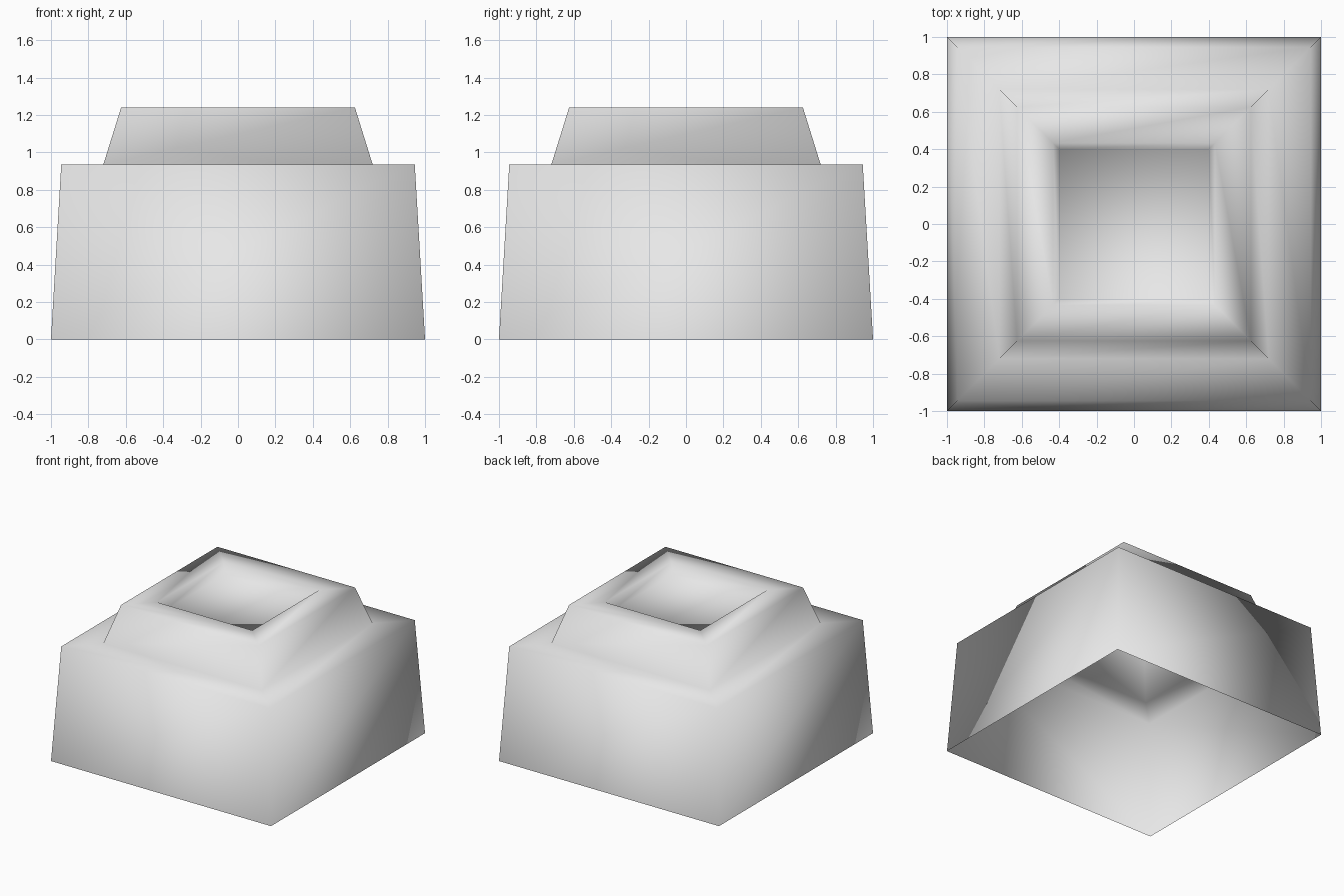
import bpy
import bmesh

cube = bpy.data.objects.get("Cube")
if cube:
    bpy.data.objects.remove(cube, do_unlink=True)

# One plain grey material
grey = bpy.data.materials.new("light grey")
grey.use_nodes = True
colour = (0.8, 0.8, 0.8, 1)
grey.diffuse_color = colour
grey.node_tree.nodes["Principled BSDF"].inputs["Base Color"].default_value = colour

# Profile as (half width, height): skirt, ledge, raised collar, rim, recess
profile = [(1.0, 0), (0.945, 0.935), (0.72, 0.935),
           (0.625, 1.24), (0.433, 1.24), (0.4, 1.16)]
corners = [(-1, -1), (1, -1), (1, 1), (-1, 1)]

# Loft square rings into a shell that is open underneath
bm = bmesh.new()
rings = [[bm.verts.new((x * r, y * r, z)) for x, y in corners] for r, z in profile]
for lower, upper in zip(rings, rings[1:]):
    for i in range(4):
        j = (i + 1) % 4
        bm.faces.new((lower[i], lower[j], upper[j], upper[i]))

# Recess floor
bm.faces.new(rings[-1])

# Soft shading over the whole shell
for face in bm.faces:
    face.smooth = True

mesh = bpy.data.meshes.new("stepped_shell")
bm.to_mesh(mesh)
bm.free()
mesh.materials.append(grey)
shell = bpy.data.objects.new("stepped_shell", mesh)
bpy.context.collection.objects.link(shell)
